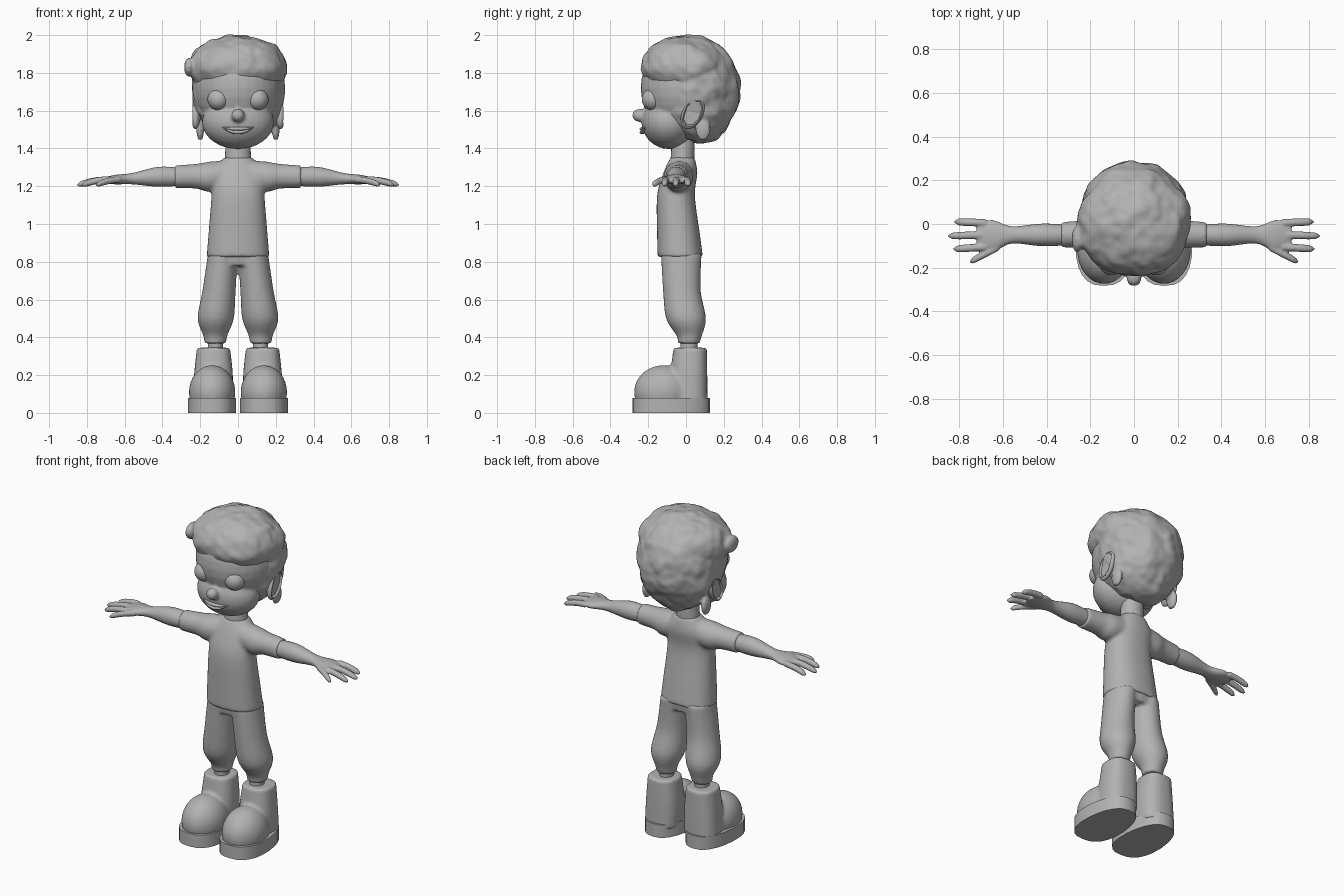
import bpy, bmesh, math
from mathutils import Matrix, Vector, noise

cube = bpy.data.objects.get("Cube")
if cube:
    bpy.data.objects.remove(cube, do_unlink=True)

clay = bpy.data.materials.new("clay_grey")
clay.use_nodes = True
tone = (0.45, 0.45, 0.45, 1)
clay.diffuse_color = tone
clay.node_tree.nodes["Principled BSDF"].inputs["Base Color"].default_value = tone


def spline(rings, steps):
    """Catmull-Rom refinement of the rings of a loft."""
    refined = []
    last = len(rings) - 1
    for index in range(last):
        before, start, end, after = (rings[max(0, min(last, index + k))] for k in (-1, 0, 1, 2))
        for step in range(steps):
            t = step / steps
            refined.append([
                b + t / 2 * ((c - a) + t * (2 * a - 5 * b + 4 * c - d) + t * t * (3 * b - a - 3 * c + d))
                for a, b, c, d in zip(before, start, end, after)])
    return refined + [rings[-1]]


def loft(bm, rings, axis="z", side=1, segments=24, steps=5, power=2):
    """Skin rings (along, centre u, centre v, radius u, radius v); u, v are x, y or y, z."""
    def bend(value):
        return math.copysign(abs(value) ** (2 / power), value)

    loops = []
    for along, centre_u, centre_v, radius_u, radius_v in spline(rings, steps):
        loop = []
        for k in range(segments):
            angle = math.tau * k / segments
            u = centre_u + radius_u * bend(math.cos(angle))
            v = centre_v + radius_v * bend(math.sin(angle))
            position = (u * side, v, along) if axis == "z" else (along * side, u, v)
            loop.append(bm.verts.new(position))
        loops.append(loop)
    for low, high in zip(loops, loops[1:]):
        for k in range(segments):
            following = (k + 1) % segments
            bm.faces.new((low[k], low[following], high[following], high[k]))
    bm.faces.new(loops[0])
    bm.faces.new(loops[-1])
    return [vert for loop in loops for vert in loop]


def ball(bm, centre, size, detail=32):
    """Add an ellipsoid and return its vertices."""
    placing = Matrix.LocRotScale(Vector(centre), None, Vector(size))
    return bmesh.ops.create_uvsphere(bm, u_segments=detail, v_segments=detail // 2,
                                     radius=1, matrix=placing)["verts"]


def finish(name, bm, voxel=0, relax=4):
    """Make the object; a voxel size fuses overlapping pieces into one skin."""
    bmesh.ops.recalc_face_normals(bm, faces=bm.faces)
    mesh = bpy.data.meshes.new(name)
    bm.to_mesh(mesh)
    bm.free()
    mesh.materials.append(clay)
    mesh.shade_smooth()
    part = bpy.data.objects.new(name, mesh)
    bpy.context.collection.objects.link(part)
    if voxel:
        fuse = part.modifiers.new("fuse", "REMESH")
        fuse.mode = "VOXEL"
        fuse.voxel_size = voxel
        fuse.use_smooth_shade = True
        soften = part.modifiers.new("soften", "SMOOTH")
        soften.iterations = relax
    else:
        mesh.set_sharp_from_angle(angle=math.radians(45))


# Head: skull, jaw and nose fused
bm = bmesh.new()
ball(bm, (0, 0, 1.72), (.235, .24, .25))
ball(bm, (0, -.09, 1.54), (.19, .145, .143))
ball(bm, (0, -.245, 1.575), (.035, .04, .035))
finish("head", bm, voxel=.009)

# Smiling lips, bent along parabolas
bm = bmesh.new()
for height, smile in ((1.503, 1.2), (1.485, 3.6)):
    lip = []
    for step in range(-4, 5):
        x = .021 * step
        thickness = .014 * (1 - (step / 4.2) ** 2)
        lip.append((x, 2.2 * x * x - .232, height + smile * x * x, thickness, thickness * .7))
    loft(bm, lip, axis="x", segments=12, steps=2)
finish("lips", bm)

# Hair: lumpy cap over the back and top, with tufts
bm = bmesh.new()
curls = ball(bm, (0, .05, 1.71), (.25, .235, .285), detail=96)
curls += ball(bm, (0, 0, 1.83), (.265, .24, .165), detail=96)
core = Vector((0, 0, 1.7))
for vert in curls:
    lump = noise.noise(vert.co * 10) * .016 + noise.noise(vert.co * 25) * .008
    vert.co += (vert.co - core).normalized() * lump
ball(bm, (-.26, -.07, 1.83), (.025, .06, .05))
for side in (1, -1):
    ball(bm, (.2 * side, .09, 1.5), (.02, .04, .06))
finish("hair", bm, voxel=.01, relax=1)

for side, label in ((1, "left"), (-1, "right")):
    # Eyeball
    bm = bmesh.new()
    ball(bm, (.103 * side, -.176, 1.66), (.058, .058, .058))
    finish(label + "_eye", bm)

    # Ear: leaning disc with its outer face dished
    bm = bmesh.new()
    middle = Vector((.225 * side, .035, 1.585))
    for vert in ball(bm, middle, (.028, .058, .082), detail=40):
        offset = vert.co - middle
        spread = math.hypot(offset.y / .058, offset.z / .082)
        if offset.x * side > 0 and spread < .8:
            vert.co.x = middle.x + .004 * side
        vert.co.y += offset.z * .3
    finish(label + "_ear", bm)

    # Forearm and palm, then fingers and thumb drooping to their tips
    bm = bmesh.new()
    loft(bm, [(.28, -.05, 1.25, .046, .046), (.42, -.05, 1.25, .052, .053), (.56, -.05, 1.24, .04, .03),
              (.65, -.055, 1.235, .074, .025), (.72, -.05, 1.23, .05, .014)], axis="x", side=side)
    for root_x, root_y, tip_x, tip_y in ((.68, .005, .825, .01), (.68, -.05, .855, -.055),
                                         (.68, -.105, .83, -.115), (.62, -.105, .755, -.175)):
        finger = []
        for step in range(9):
            reach = step / 8
            thickness = .018 * math.sqrt(1.02 - reach ** 8)
            finger.append((root_x + (tip_x - root_x) * reach, root_y + (tip_y - root_y) * reach,
                           1.235 - .03 * reach * reach, thickness, thickness))
        loft(bm, finger, axis="x", side=side, segments=12, steps=2)
    finish(label + "_arm", bm, voxel=.006, relax=3)

    # Ankle
    bm = bmesh.new()
    loft(bm, [(.3, .12, .015, .04, .045), (.42, .12, .015, .04, .045)], side=side)
    finish(label + "_ankle", bm)

    # Boot: straight shaft and domed toe with a flat underside
    bm = bmesh.new()
    loft(bm, [(.05, .135, .015, .105, .1), (.2, .13, .015, .103, .098), (.345, .13, .022, .088, .088)],
         side=side, power=2.5)
    for vert in ball(bm, (.137 * side, -.12, .11), (.123, .155, .142)):
        vert.co.z = max(vert.co.z, .05)
    finish(label + "_boot", bm, voxel=.01, relax=5)

    # Boot sole: slab narrowing towards the heel
    bm = bmesh.new()
    slab = loft(bm, [(0, .138, -.078, .13, .205), (.08, .138, -.078, .13, .205)],
                side=side, steps=1, power=2.6)
    for vert in slab:
        taper = 1 - max(0, vert.co.y + .1) * .8
        vert.co.x = side * .138 + (vert.co.x - side * .138) * taper
    finish(label + "_sole", bm)

# Neck
bm = bmesh.new()
loft(bm, [(1.3, 0, -.02, .072, .064), (1.45, 0, -.015, .064, .06)])
finish("neck", bm)

# Shirt: body and both sleeves fused
bm = bmesh.new()
loft(bm, [(.825, 0, -.03, .166, .12), (.95, 0, -.04, .156, .113), (1.15, 0, -.053, .14, .1),
          (1.27, 0, -.03, .13, .09), (1.352, 0, -.018, .075, .064)], segments=36, power=2.3)
for side in (1, -1):
    loft(bm, [(0, -.03, 1.27, .07, .072), (.15, -.04, 1.25, .078, .08), (.22, -.045, 1.253, .065, .066),
              (.335, -.05, 1.25, .058, .06)], axis="x", side=side)
finish("shirt", bm, voxel=.01, relax=6)

# Trousers: hips and both legs fused
bm = bmesh.new()
loft(bm, [(.78, 0, -.025, .14, .095), (.85, 0, -.025, .155, .105)], power=2.3)
for side in (1, -1):
    loft(bm, [(.84, .08, -.025, .08, .108), (.65, .1, -.022, .088, .1), (.5, .118, 0, .096, .106),
              (.41, .12, .017, .064, .068), (.368, .12, .015, .059, .057)], side=side)
finish("trousers", bm, voxel=.01, relax=5)
